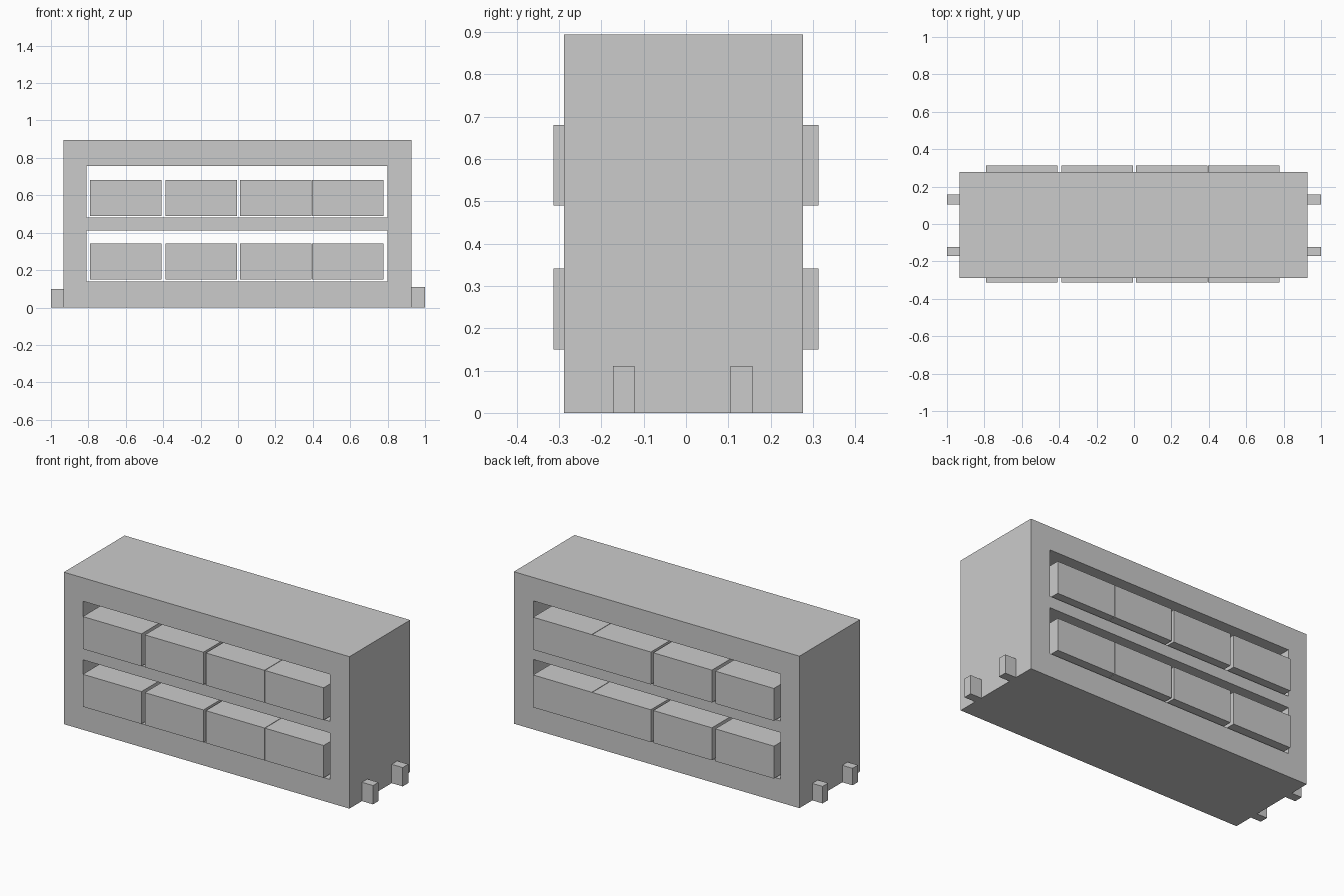
import bpy

if "Cube" in bpy.data.objects:
    bpy.data.objects.remove(bpy.data.objects["Cube"])


def box(name, x, y, z):
    """Axis-aligned box from (min, max) pairs."""
    bpy.ops.mesh.primitive_cube_add(
        size=1, location=[(a + b) / 2 for a, b in (x, y, z)])
    ob = bpy.context.object
    ob.name = name
    ob.scale = [b - a for a, b in (x, y, z)]
    bpy.ops.object.transform_apply(location=False, rotation=False, scale=True)
    return ob


# Shelf body: outline with two through openings, extruded along the depth
Y0, Y1 = -0.288, 0.277
profile = bpy.data.curves.new("shelf_body", 'CURVE')
profile.dimensions = '2D'
profile.fill_mode = 'BOTH'
profile.extrude = (Y1 - Y0) / 2
for x0, x1, z0, z1 in ((-0.933, 0.928, 0, 0.895),
                       (-0.81, 0.80, 0.138, 0.412),
                       (-0.81, 0.80, 0.48, 0.757)):
    spline = profile.splines.new('POLY')
    spline.points.add(3)
    for p, (x, z) in zip(spline.points, ((x0, z0), (x1, z0), (x1, z1), (x0, z1))):
        p.co = (x, z, 0, 1)
    spline.use_cyclic_u = True
    spline.use_smooth = False
body = bpy.data.objects.new("shelf_body", profile)
body.rotation_euler.x = 1.5707963
body.location.y = (Y0 + Y1) / 2
bpy.context.collection.objects.link(body)
bpy.context.view_layer.objects.active = body
body.select_set(True)
bpy.ops.object.convert(target='MESH')
bpy.ops.object.transform_apply(location=False, rotation=True, scale=False)

# Storage bins: four per shelf, sticking out at front and back
for shelf, z in (("lower", 0.15), ("upper", 0.49)):
    for i, x in enumerate((-0.792, -0.388, 0.01, 0.395)):
        box(f"{shelf}_bin_{i + 1}", (x, x + 0.382), (-0.313, 0.313), (z, z + 0.191))

# Foot pegs: two on each end
for side, x, h in (("left", (-1.0, -0.933), 0.10), ("right", (0.928, 1.0), 0.111)):
    box(f"{side}_front_foot", x, (-0.172, -0.122), (0, h))
    box(f"{side}_back_foot", x, (0.105, 0.157), (0, h))
